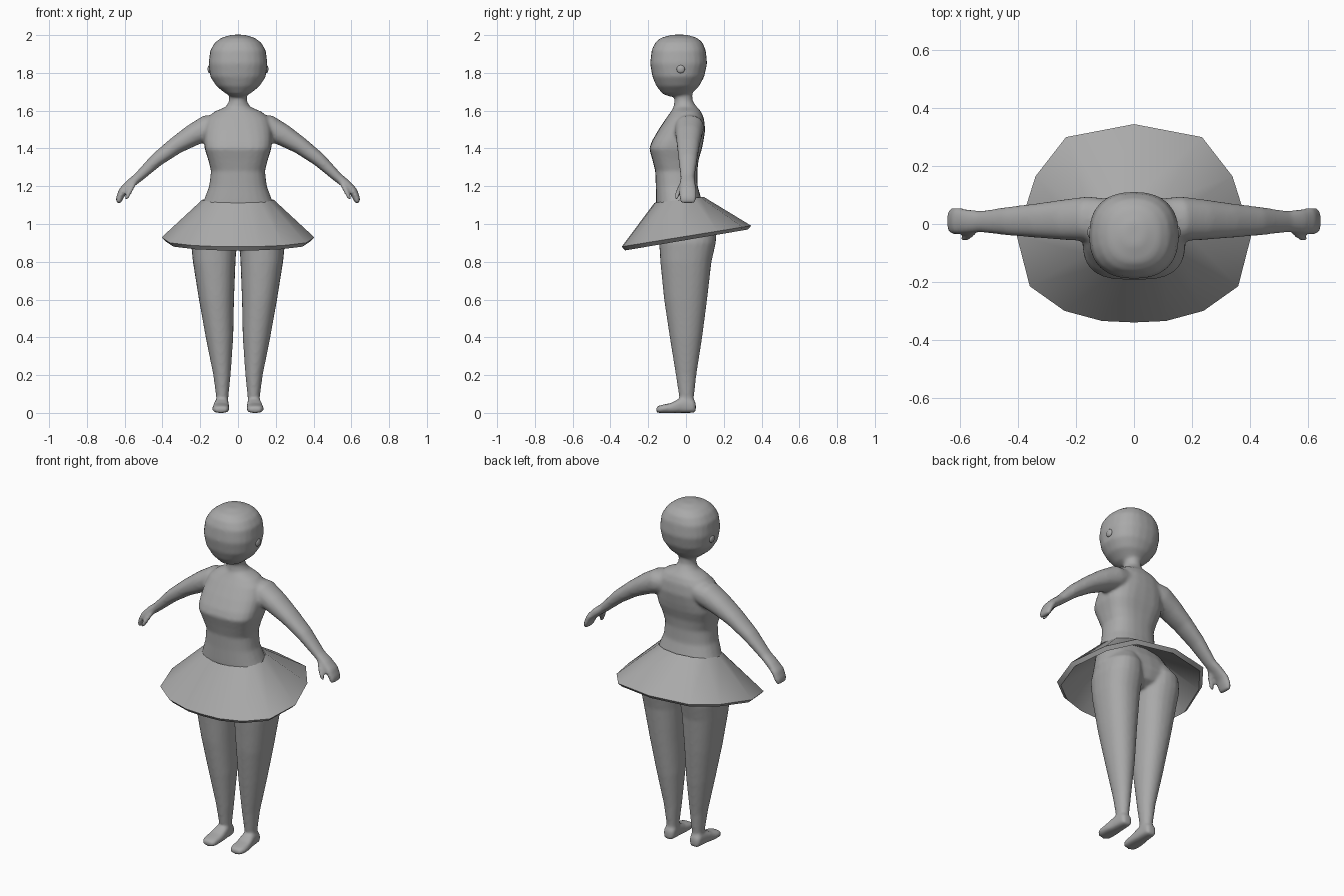
import bpy, bmesh, math
from mathutils import Vector

grey = bpy.data.materials.new("soft grey")
grey.diffuse_color = (0.4, 0.4, 0.4, 1)


def loft(bm, rings, n=24):
    """Closed skin through rings of (centre, half axis u, half axis v, squareness)."""
    loops = []
    for c, u, v, p in rings:
        loop = []
        for i in range(n):
            a = 2 * math.pi * i / n
            ca, sa = math.cos(a), math.sin(a)
            x = math.copysign(abs(ca) ** (2 / p), ca)
            y = math.copysign(abs(sa) ** (2 / p), sa)
            loop.append(bm.verts.new(Vector(c) + Vector(u) * x + Vector(v) * y))
        loops.append(loop)
    for a, b in zip(loops, loops[1:]):
        for i in range(n):
            j = (i + 1) % n
            bm.faces.new((a[i], a[j], b[j], b[i]))
    bm.faces.new(loops[0])
    bm.faces.new(loops[-1])


def upright(bm, rows, x_sign=1):
    """Rows of z, centre x, half width, front y, back y, squareness."""
    loft(bm, [((x_sign * x, (f + b) / 2, z), (w, 0, 0), (0, (b - f) / 2, 0), p)
              for z, x, w, f, b, p in rows])


def limb(bm, rows, s):
    """Rows of x, y, z, half thickness, half depth along a path in the xz plane."""
    rings = []
    for i, (x, y, z, t, d) in enumerate(rows):
        a, b = rows[max(i - 1, 0)], rows[min(i + 1, len(rows) - 1)]
        side = Vector((-(b[2] - a[2]) * s, 0, b[0] - a[0])).normalized()
        rings.append(((s * x, y, z), side * t, (0, d, 0), 2.2))
    loft(bm, rings)


def finish(bm, name):
    bmesh.ops.recalc_face_normals(bm, faces=bm.faces)
    me = bpy.data.meshes.new(name)
    bm.to_mesh(me)
    bm.free()
    me.materials.append(grey)
    ob = bpy.data.objects.new(name, me)
    bpy.context.collection.objects.link(ob)
    return ob


def smooth(ob):
    bpy.ops.object.select_all(action='DESELECT')
    ob.select_set(True)
    bpy.context.view_layer.objects.active = ob
    bpy.ops.object.shade_smooth_by_angle(angle=math.radians(40))


body = bmesh.new()

# torso, from hips to neck
upright(body, [
    (0.87, 0, 0.19, -0.09, 0.08, 2.2), (0.90, 0, 0.235, -0.13, 0.13, 2.2),
    (0.96, 0, 0.25, -0.145, 0.15, 2.3), (1.04, 0, 0.225, -0.155, 0.13, 2.3),
    (1.12, 0, 0.183, -0.16, 0.085, 2.3), (1.20, 0, 0.153, -0.16, 0.062, 2.4),
    (1.28, 0, 0.143, -0.163, 0.06, 2.5), (1.34, 0, 0.158, -0.178, 0.067, 2.8),
    (1.40, 0, 0.177, -0.195, 0.085, 3.0), (1.44, 0, 0.18, -0.18, 0.093, 2.8),
    (1.50, 0, 0.18, -0.145, 0.102, 2.5), (1.56, 0, 0.165, -0.105, 0.095, 2.3),
    (1.595, 0, 0.125, -0.08, 0.08, 2.2), (1.62, 0, 0.065, -0.065, 0.058, 2),
    (1.65, 0, 0.047, -0.062, 0.036, 2), (1.74, 0, 0.047, -0.065, 0.03, 2)])

# head
upright(body, [
    (1.675, 0, 0.03, -0.09, 0.005, 2), (1.69, 0, 0.065, -0.125, 0.03, 2.1),
    (1.73, 0, 0.115, -0.157, 0.07, 2.2), (1.78, 0, 0.147, -0.178, 0.097, 2.3),
    (1.85, 0, 0.156, -0.19, 0.112, 2.4), (1.92, 0, 0.147, -0.182, 0.105, 2.4),
    (1.96, 0, 0.123, -0.163, 0.088, 2.3), (1.985, 0, 0.09, -0.135, 0.06, 2.2),
    (2.002, 0, 0.035, -0.075, 0.005, 2)])

for s in (-1, 1):
    # leg
    upright(body, [
        (0.03, 0.085, 0.032, -0.035, 0.042, 2), (0.08, 0.083, 0.032, -0.036, 0.042, 2),
        (0.20, 0.085, 0.046, -0.054, 0.055, 2), (0.40, 0.098, 0.073, -0.086, 0.086, 2.1),
        (0.60, 0.114, 0.093, -0.116, 0.112, 2.2), (0.80, 0.126, 0.113, -0.136, 0.135, 2.3),
        (0.90, 0.128, 0.121, -0.142, 0.158, 2.3), (0.97, 0.126, 0.114, -0.13, 0.162, 2.2),
        (1.03, 0.11, 0.08, -0.08, 0.125, 2)], s)
    # foot, heel to toe
    loft(body, [((s * x, y, h / 2), (w, 0, 0), (0, 0, h / 2), 3) for y, x, w, h in (
        (0.052, 0.085, 0.025, 0.055), (0.035, 0.085, 0.034, 0.075),
        (-0.03, 0.087, 0.039, 0.078), (-0.08, 0.09, 0.045, 0.052),
        (-0.13, 0.091, 0.045, 0.042), (-0.15, 0.09, 0.036, 0.036),
        (-0.158, 0.09, 0.025, 0.028))])
    # arm and hand
    limb(body, [
        (0.07, 0.02, 1.53, 0.05, 0.065), (0.16, 0.018, 1.51, 0.068, 0.077),
        (0.24, 0.015, 1.47, 0.058, 0.07), (0.33, 0.012, 1.415, 0.046, 0.06),
        (0.43, 0.01, 1.34, 0.037, 0.05), (0.53, 0.008, 1.245, 0.026, 0.037),
        (0.575, 0.01, 1.21, 0.024, 0.042), (0.61, 0.01, 1.175, 0.022, 0.047),
        (0.628, 0.01, 1.135, 0.019, 0.046), (0.634, 0.01, 1.11, 0.012, 0.038)], s)
    # thumb
    limb(body, [
        (0.545, -0.015, 1.225, 0.013, 0.015), (0.568, -0.038, 1.18, 0.013, 0.015),
        (0.583, -0.048, 1.15, 0.012, 0.013), (0.597, -0.05, 1.128, 0.007, 0.008)], s)

# blend the limbs into one smooth skin
skin = finish(body, "body")
rem = skin.modifiers.new("blend", 'REMESH')
rem.mode = 'VOXEL'
rem.voxel_size = 0.009
rem.use_smooth_shade = True
relax = skin.modifiers.new("relax", 'SMOOTH')
relax.factor = 0.5
relax.iterations = 7

# ears
for s, side in ((-1, "left"), (1, "right")):
    bpy.ops.mesh.primitive_uv_sphere_add(segments=16, ring_count=10, radius=1,
                                         location=(s * 0.15, -0.028, 1.82))
    ear = bpy.context.object
    ear.name = side + "_ear"
    ear.scale = (0.011, 0.022, 0.022)
    ear.data.materials.append(grey)
    smooth(ear)

# flared skirt with a thin tilted hem, hollow underneath
half = [(0, 0.345), (0.235, 0.30), (0.34, 0.165), (0.405, -0.04),
        (0.36, -0.215), (0.24, -0.30), (0.11, -0.335), (0, -0.34)]
hem = half + [(-x, y) for x, y in half[-2:0:-1]]
bm = bmesh.new()
outer_top, rim, lower_rim, inner_top = [], [], [], []
for x, y in hem:
    a = math.atan2((y + 0.035) / 0.34, x / 0.41)
    c, q = math.cos(a), math.sin(a)
    z = 0.935 + 0.162 * y
    outer_top.append(bm.verts.new((0.19 * c, -0.037 + 0.13 * q, 1.128 + 0.016 * q)))
    rim.append(bm.verts.new((x, y, z)))
    lower_rim.append(bm.verts.new((x * 0.95, y * 0.95, z - 0.02)))
    inner_top.append(bm.verts.new((0.17 * c, -0.037 + 0.11 * q, 1.10 + 0.016 * q)))
loops = [outer_top, rim, lower_rim, inner_top, outer_top]
for a, b in zip(loops, loops[1:]):
    for i in range(len(hem)):
        j = (i + 1) % len(hem)
        bm.faces.new((a[i], a[j], b[j], b[i]))
smooth(finish(bm, "skirt"))
